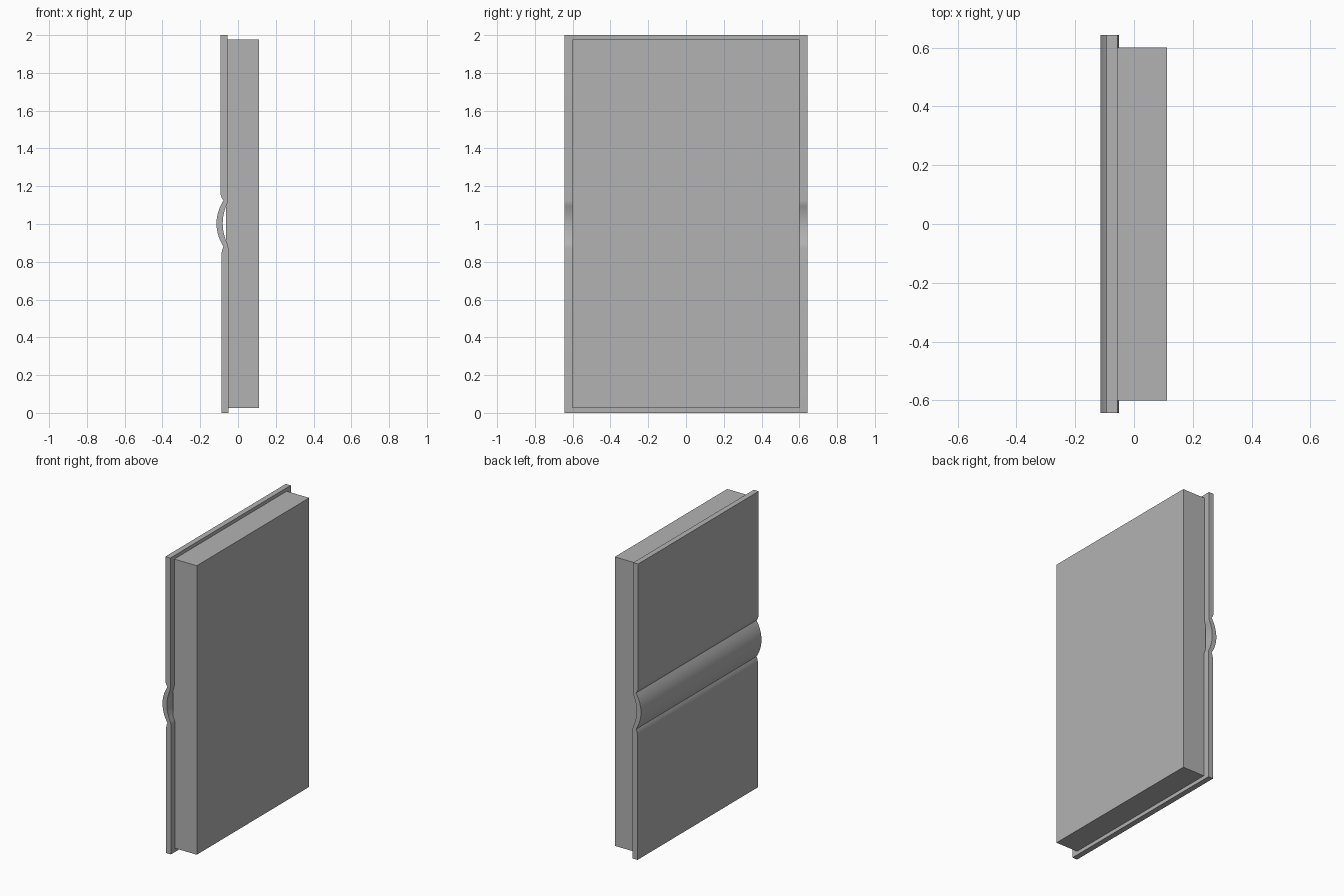
import bpy, bmesh, math

if "Cube" in bpy.data.objects:
    bpy.data.objects.remove(bpy.data.objects["Cube"])

grey = bpy.data.materials.new("plain grey")
grey.diffuse_color = (0.448, 0.448, 0.448, 1)
grey.use_nodes = True
grey.node_tree.nodes["Principled BSDF"].inputs["Base Color"].default_value = grey.diffuse_color


def extrude_profile(name, outline, half_width):
    """Sweep an (x, z) outline along y into a closed solid."""
    bm = bmesh.new()
    base = bm.faces.new([bm.verts.new((x, -half_width, z)) for x, z in outline])
    swept = bmesh.ops.extrude_face_region(bm, geom=[base])["geom"]
    verts = [v for v in swept if isinstance(v, bmesh.types.BMVert)]
    bmesh.ops.translate(bm, vec=(0, 2 * half_width, 0), verts=verts)
    bmesh.ops.recalc_face_normals(bm, faces=bm.faces)
    mesh = bpy.data.meshes.new(name)
    bm.to_mesh(mesh)
    bm.free()
    mesh.materials.append(grey)
    obj = bpy.data.objects.new(name, mesh)
    bpy.context.collection.objects.link(obj)
    bpy.ops.object.select_all(action='DESELECT')
    obj.select_set(True)
    bpy.context.view_layer.objects.active = obj
    bpy.ops.object.shade_smooth_by_angle(angle=math.radians(25))
    return obj


def bulge(x_edge, x_peak, z_top, z_bottom, steps=14):
    """Points of a shallow arc running down from z_top to z_bottom."""
    points = []
    for i in range(steps + 1):
        t = i / steps
        depth = 1 - (2 * t - 1) ** 2
        points.append((x_edge + (x_peak - x_edge) * depth,
                       z_top + (z_bottom - z_top) * t))
    return points


# Cover: two boards joined by hinge grooves and a rounded spine
outer = [(-0.093, 2.0), (-0.093, 1.165), (-0.091, 1.152), (-0.086, 1.138)]
outer += bulge(-0.077, -0.114, 1.125, 0.88)
outer += [(-0.083, 0.866), (-0.086, 0.852), (-0.088, 0.838), (-0.088, 0.0)]
inner = [(-0.051, 0.0), (-0.051, 0.87), (-0.053, 0.885)]
inner += bulge(-0.057, -0.081, 1.108, 0.897)[::-1]
inner += [(-0.056, 1.125), (-0.056, 2.0)]
extrude_profile("cover", outer + inner, 0.643)

# Page block, glued slightly into the cover
extrude_profile("page_block", [(-0.064, 0.025), (0.112, 0.025),
                               (0.112, 1.977), (-0.064, 1.977)], 0.6)
